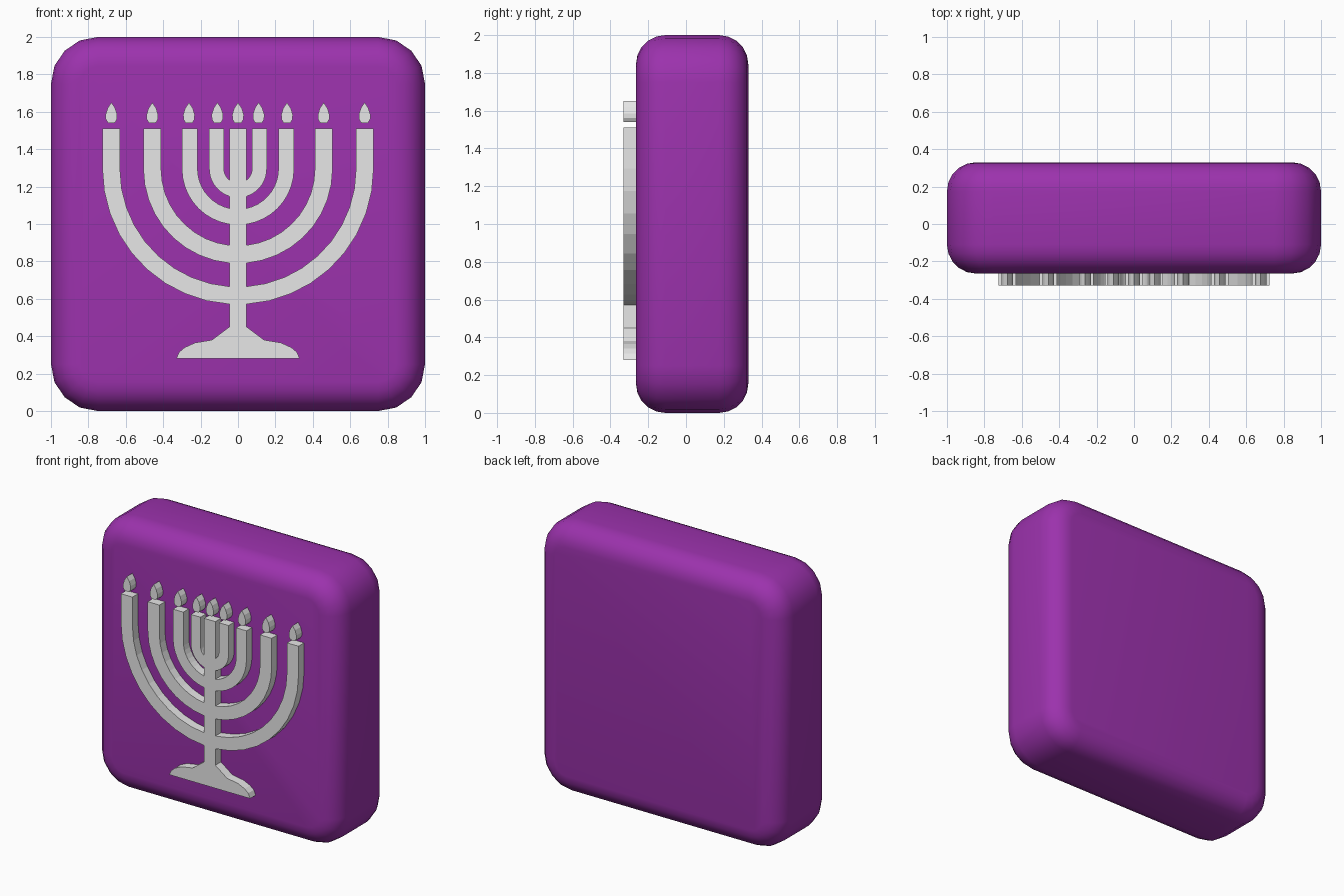
import bpy, bmesh, math

if "Cube" in bpy.data.objects:
    bpy.data.objects.remove(bpy.data.objects["Cube"])


def material(name, rgb):
    m = bpy.data.materials.new(name)
    m.diffuse_color = (*rgb, 1)
    m.use_nodes = True
    m.node_tree.nodes["Principled BSDF"].inputs["Base Color"].default_value = m.diffuse_color
    return m


PURPLE = material("purple", (0.332, 0.032, 0.418))
SILVER = material("light grey", (0.8, 0.8, 0.8))


def finish(bm, name, mat):
    bmesh.ops.recalc_face_normals(bm, faces=bm.faces)
    me = bpy.data.meshes.new(name)
    bm.to_mesh(me)
    bm.free()
    me.materials.append(mat)
    ob = bpy.data.objects.new(name, me)
    bpy.context.collection.objects.link(ob)
    return ob


def plate(name, outline, y0=-0.33, y1=-0.255):
    """Extrude an x,z outline through the relief depth."""
    bm = bmesh.new()
    face = bm.faces.new([bm.verts.new((x, y0, z)) for x, z in outline])
    ext = bmesh.ops.extrude_face_region(bm, geom=[face])
    verts = [g for g in ext["geom"] if isinstance(g, bmesh.types.BMVert)]
    bmesh.ops.translate(bm, verts=verts, vec=(0, y1 - y0, 0))
    return finish(bm, name, SILVER)


# Rounded block: rounded-square rings stacked front to back, rim rounded too
CORNER, RIM, SEG = 0.25, 0.155, 4
FRONT, BACK = -0.265, 0.33


def ring(bm, inset, y):
    r = CORNER - inset
    c = 1 - CORNER
    pts = []
    for k, (sx, sz) in enumerate([(1, 1), (-1, 1), (-1, -1), (1, -1)]):
        for i in range(SEG + 1):
            a = math.pi / 2 * (k + i / SEG)
            pts.append(bm.verts.new((sx * c + r * math.cos(a), y,
                                     1 + sz * c + r * math.sin(a))))
    return pts


bm = bmesh.new()
steps = [math.pi / 2 * i / 5 for i in range(6)]
rings = [ring(bm, RIM * (1 - math.sin(a)), FRONT + RIM * (1 - math.cos(a))) for a in steps]
rings += [ring(bm, RIM * (1 - math.sin(a)), BACK - RIM * (1 - math.cos(a))) for a in reversed(steps)]
for a, b in zip(rings, rings[1:]):
    n = len(a)
    for i in range(n):
        bm.faces.new((a[i], a[(i + 1) % n], b[(i + 1) % n], b[i]))
bm.faces.new(rings[0])
bm.faces.new(rings[-1])
block = finish(bm, "rounded_block", PURPLE)
bpy.context.view_layer.objects.active = block
block.select_set(True)
bpy.ops.object.shade_smooth_by_angle(angle=math.radians(40))
block.select_set(False)

# Central stem with flared foot
half = [(0.33, 0.28), (0.315, 0.315), (0.285, 0.34), (0.23, 0.365), (0.14, 0.38),
        (0.1, 0.41), (0.046, 0.45), (0.046, 1.51)]
plate("stem_and_foot", half + [(-x, z) for x, z in reversed(half)])

# Curved arms, each a quarter ring meeting the stem plus a straight upright
TOP, MID = 1.51, 1.295


def arc(r, n=9):
    pts = []
    for i in range(n + 1):
        a = math.acos(0.046 / r) * i / n
        pts.append((r * math.cos(a), MID - r * math.sin(a)))
    return pts


arms = [(0.075, 0.154), (0.216, 0.3), (0.411, 0.506), (0.631, 0.725)]
for side, s in (("right", 1), ("left", -1)):
    for n, (r0, r1) in enumerate(arms, 1):
        outline = [(r1, TOP)] + arc(r1) + list(reversed(arc(r0))) + [(r0, TOP)]
        plate(f"{side}_arm_{n}", [(s * x, z) for x, z in outline])

# Flames above every arm and the stem
flame = [(0.018, 1.54), (0.03, 1.56), (0.031, 1.585), (0.02, 1.62)]
shape = flame + [(0, 1.65)] + [(-x, z) for x, z in reversed(flame)]
for n, cx in enumerate((-0.677, -0.458, -0.262, -0.11, 0, 0.11, 0.262, 0.458, 0.677), 1):
    plate(f"flame_{n}", [(cx + x, z) for x, z in shape])
